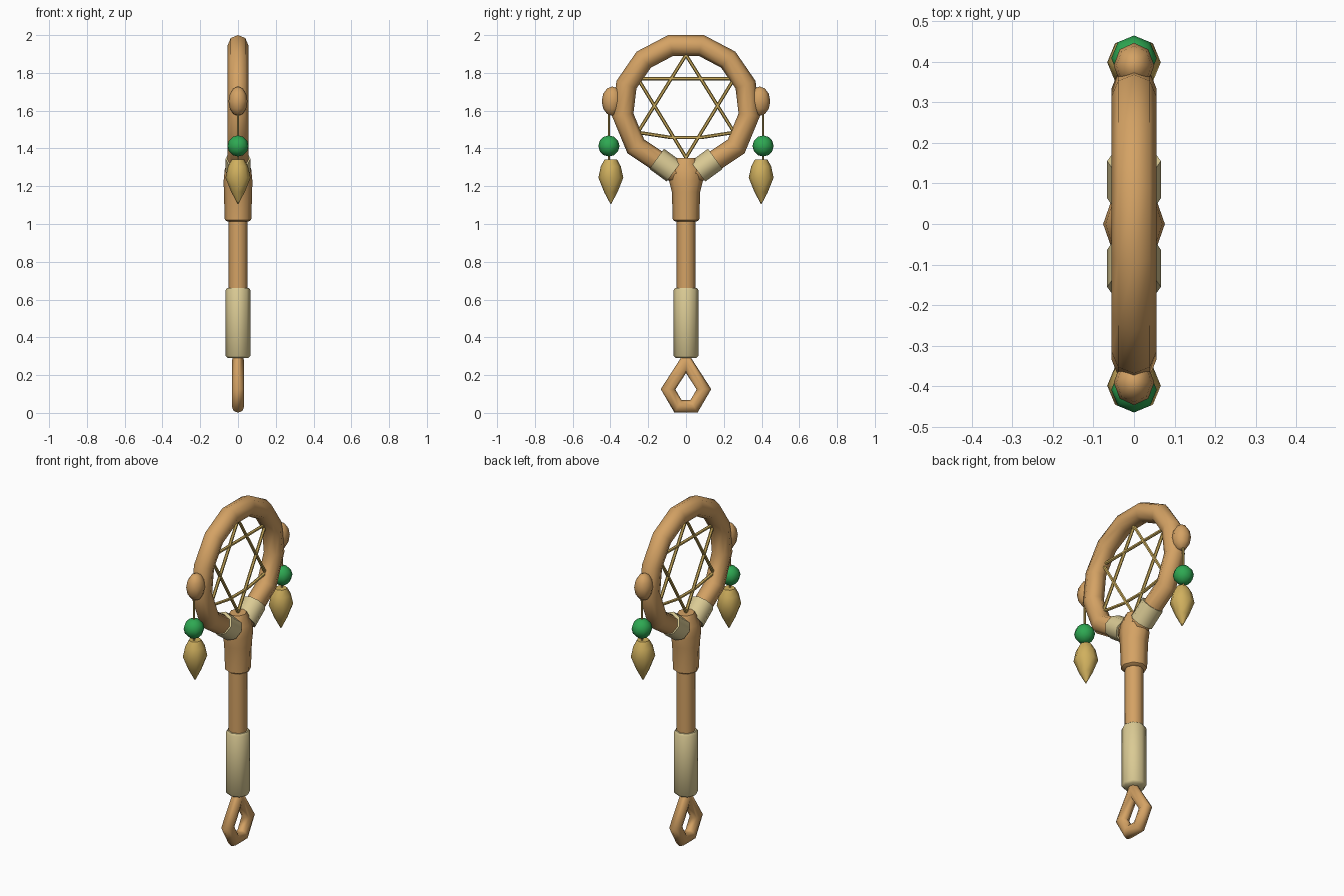
import bpy, bmesh, math
from mathutils import Vector

if "Cube" in bpy.data.objects:
    bpy.data.objects.remove(bpy.data.objects["Cube"])


def material(name, rgb):
    lin = [((c / 255 + 0.055) / 1.055) ** 2.4 for c in rgb]
    m = bpy.data.materials.new(name)
    m.diffuse_color = (*lin, 1)
    m.use_nodes = True
    m.node_tree.nodes["Principled BSDF"].inputs["Base Color"].default_value = m.diffuse_color
    return m


WOOD = material("wood", (212, 162, 100))
WRAP = material("pale_wrap", (218, 202, 148))
GOLD = material("gold_cord", (208, 176, 94))
GREEN = material("green_bead", (46, 168, 82))


def finish(name, bm, mat, angle=45):
    bmesh.ops.remove_doubles(bm, verts=bm.verts, dist=0.0002)
    bmesh.ops.recalc_face_normals(bm, faces=bm.faces)
    me = bpy.data.meshes.new(name)
    bm.to_mesh(me)
    bm.free()
    me.materials.append(mat)
    ob = bpy.data.objects.new(name, me)
    bpy.context.collection.objects.link(ob)
    bpy.ops.object.select_all(action='DESELECT')
    ob.select_set(True)
    bpy.context.view_layer.objects.active = ob
    bpy.ops.object.shade_smooth_by_angle(angle=math.radians(angle))
    return ob


def bridge(bm, rings, closed):
    n = len(rings[0])
    for i in range(len(rings) if closed else len(rings) - 1):
        a, b = rings[i], rings[(i + 1) % len(rings)]
        for k in range(n):
            bm.faces.new((a[k], a[(k + 1) % n], b[(k + 1) % n], b[k]))
    if not closed:
        bm.faces.new(rings[0])
        bm.faces.new(rings[-1])


def lathe(name, profile, mat, y=0, sides=8, angle=50):
    """Stack of (z, x radius, y radius) sections around a vertical axis."""
    bm = bmesh.new()
    rings = []
    for z, rx, ry in profile:
        rings.append([bm.verts.new((rx * math.cos(math.tau * k / sides),
                                    y + ry * math.sin(math.tau * k / sides), z))
                      for k in range(sides)])
    bridge(bm, rings, False)
    return finish(name, bm, mat, angle)


def tube(name, path, radius, mat, sides=8, closed=False, angle=50):
    """Mitred tube along a flat (y, z) path."""
    bm = bmesh.new()
    pts = [Vector(p) for p in path]
    n = len(pts)
    rings = []
    for i, p in enumerate(pts):
        d0 = (p - pts[i - 1]).normalized() if closed or i > 0 else None
        d1 = (pts[(i + 1) % n] - p).normalized() if closed or i < n - 1 else None
        d0, d1 = d0 or d1, d1 or d0
        t = (d0 + d1).normalized()
        miter = radius / max(t.dot(d1), 0.4)
        ring = []
        for k in range(sides):
            a = math.tau * k / sides
            q = p + Vector((-t.y, t.x)) * miter * math.cos(a)
            ring.append(bm.verts.new((radius * math.sin(a), q.x, q.y)))
        rings.append(ring)
    bridge(bm, rings, closed)
    return finish(name, bm, mat, angle)


def ball(name, center, radii, mat, segments=8, rings=6):
    bm = bmesh.new()
    bmesh.ops.create_uvsphere(bm, u_segments=segments, v_segments=rings, radius=1)
    for v in bm.verts:
        v.co = Vector([c + r * k for c, r, k in zip(center, radii, v.co)])
    return finish(name, bm, mat, 60)


# Hoop: faceted circle that runs down into the fork
R, ZC = 0.337, 1.618
angles = [13.85, 41.5, 69.2, 96.9, 128]
half = [(R * math.sin(math.radians(a)), ZC + R * math.cos(math.radians(a))) for a in angles]
hoop = half + [(0, 1.235)] + [(-y, z) for y, z in reversed(half)]
tube("hoop", hoop, 0.055, WOOD, closed=True, angle=60)

# Fork socket, shaft and grip
lathe("fork_socket", [(1.012, .055, .055), (1.022, .07, .07), (1.17, .075, .075),
                      (1.23, .076, .09), (1.29, .07, .085), (1.35, .045, .05)], WOOD)
lathe("shaft", [(0.63, .05, .05), (1.03, .05, .05)], WOOD)
lathe("grip", [(0.29, .055, .055), (0.302, .066, .066), (0.65, .066, .066),
               (0.662, .058, .058)], WRAP)

# Loop at the foot of the handle
tube("foot_loop", [(0, .272), (.095, .125), (.042, .034), (-.042, .034), (-.095, .125)],
     0.033, WOOD, closed=True, angle=60)

# Star web: two crossing triangles of cord, bottom edge slightly bowed
up = [(0, 1.895), (.255, 1.485), (.08, 1.458), (-.08, 1.458), (-.255, 1.485)]
down = [(0, 1.352), (.255, 1.77), (-.255, 1.77)]
for name, pts in (("star_up", up), ("star_down", down)):
    tube(name, pts, 0.009, GOLD, sides=6, closed=True)

# Paired wraps, knobs and hanging charms
for side, s in (("left", -1), ("right", 1)):
    tube(side + "_hoop_wrap", [(s * .063, 1.278), (s * .155, 1.345)], 0.066, WRAP)
    ball(side + "_knob", (0, s * .39, 1.65), (.05, .056, .078), WOOD)
    tube(side + "_cord", [(s * .408, 1.62), (s * .408, 1.32)], 0.006, GOLD, sides=6)
    ball(side + "_bead", (0, s * .408, 1.413), (.056, .056, .056), GREEN)
    lathe(side + "_pendant", [(1.106, .002, .002), (1.17, .036, .036), (1.245, .066, .066),
                              (1.305, .053, .053), (1.342, .033, .033)],
          GOLD, y=s * .398)
